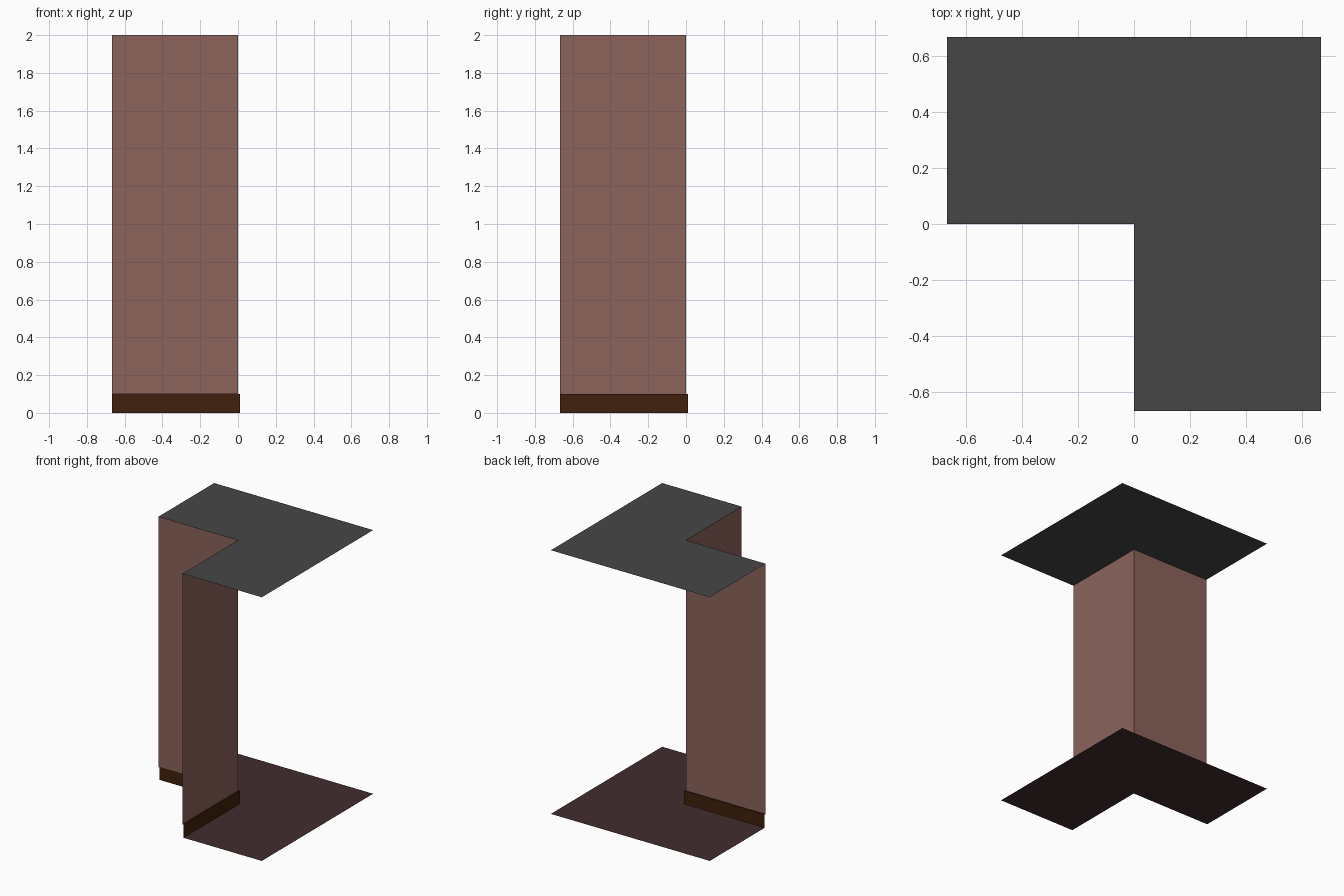
import bpy

cube = bpy.data.objects.get("Cube")
if cube:
    bpy.data.objects.remove(cube, do_unlink=True)

HALF = 0.667     # half the plan width
HEIGHT = 2.0
SKIRT = 0.1      # skirting board height
LEDGE = 0.01     # skirting board projection into the room


def material(name, colour):
    mat = bpy.data.materials.new(name)
    mat.use_nodes = True
    mat.diffuse_color = (*colour, 1)
    bsdf = mat.node_tree.nodes["Principled BSDF"]
    bsdf.inputs["Base Color"].default_value = (*colour, 1)
    bsdf.inputs["Roughness"].default_value = 0.9
    return mat


def build(name, verts, faces, mat):
    mesh = bpy.data.meshes.new(name)
    mesh.from_pydata(verts, [], faces)
    mesh.materials.append(mat)
    obj = bpy.data.objects.new(name, mesh)
    bpy.context.collection.objects.link(obj)
    return obj


def corner_path(d):
    """Plan line of the two wall runs, moved d into the room."""
    return [(-HALF, d), (d, d), (d, -HALF)]


def slab(name, d, z, mat, up):
    """Flat L-shaped sheet filling the room side of the corner."""
    plan = corner_path(d) + [(HALF, -HALF), (HALF, HALF), (-HALF, HALF)]
    order = list(range(len(plan)))
    return build(name, [(x, y, z) for x, y in plan],
                 [order if up else order[::-1]], mat)


def sweep(name, profile, mat):
    """Sweep an (offset, height) profile along the corner."""
    rows = [[(x, y, z) for x, y in corner_path(d)] for d, z in profile]
    verts = [v for row in rows for v in row]
    n = len(rows[0])
    faces = [(r * n + i, r * n + n + i, r * n + n + i + 1, r * n + i + 1)
             for r in range(len(rows) - 1) for i in range(n - 1)]
    # profiles run from the bottom up, so flip to face the room
    return build(name, verts, faces, mat)


wall_paint = material("dusty rose wall", (0.258, 0.125, 0.105))
dark_wood = material("dark brown wood", (0.051, 0.0144, 0.0037))
carpet = material("dark maroon floor", (0.054, 0.026, 0.027))
ceiling_grey = material("charcoal ceiling", (0.061, 0.061, 0.061))

# Walls above the skirting
sweep("corner_walls", [(0, SKIRT), (0, HEIGHT)], wall_paint)

# Skirting board: face plus narrow top ledge
sweep("skirting_board", [(LEDGE, 0), (LEDGE, SKIRT), (0, SKIRT)], dark_wood)

# Floor and ceiling sheets
slab("floor", LEDGE, 0, carpet, True)
slab("ceiling", 0, HEIGHT, ceiling_grey, False)
